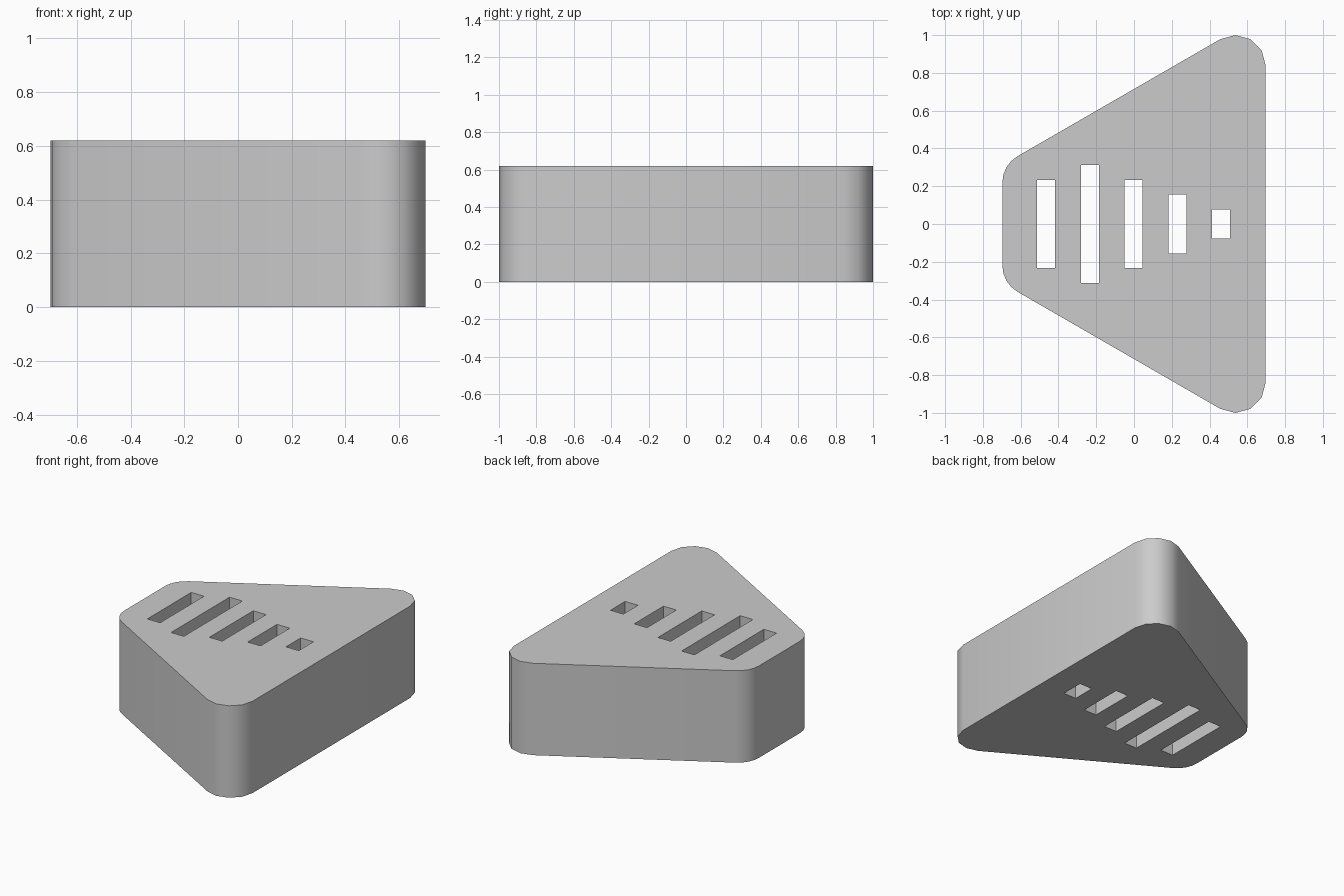
import bpy, bmesh
from math import radians, cos, sin

if "Cube" in bpy.data.objects:
    bpy.data.objects.remove(bpy.data.objects["Cube"])

HEIGHT = 0.62
RADIUS = 0.16


def arc(cx, cy, start, end, steps=4):
    """Points of a rounded corner, angles in degrees."""
    angles = [radians(start + (end - start) * i / steps) for i in range(steps + 1)]
    return [(cx + RADIUS * cos(a), cy + RADIUS * sin(a)) for a in angles]


def add_prism(bm, points, z0, z1):
    """Extrude a counter-clockwise outline from z0 to z1."""
    low = [bm.verts.new((x, y, z0)) for x, y in points]
    top = [bm.verts.new((x, y, z1)) for x, y in points]
    bm.faces.new(low[::-1])
    bm.faces.new(top)
    n = len(points)
    for i in range(n):
        j = (i + 1) % n
        bm.faces.new((low[i], low[j], top[j], top[i]))


def make_object(name, bm):
    mesh = bpy.data.meshes.new(name)
    bm.to_mesh(mesh)
    bm.free()
    obj = bpy.data.objects.new(name, mesh)
    bpy.context.collection.objects.link(obj)
    return obj


# Wedge-shaped body: half the rounded outline, mirrored in y
half = arc(0.537, 0.84, 0, 120) + arc(-0.537, 0.22, 120, 180)
outline = half + [(x, -y) for x, y in reversed(half)]
bm = bmesh.new()
add_prism(bm, outline, 0, HEIGHT)
body = make_object("vented_body", bm)

# Five through slots of graduated length
bm = bmesh.new()
for i, units in enumerate((3, 4, 3, 2, 1)):
    x, w, h = -0.465 + 0.2315 * i, 0.048, 0.078 * units
    add_prism(bm, [(x - w, -h), (x + w, -h), (x + w, h), (x - w, h)], -0.1, HEIGHT + 0.1)
cutter = make_object("slot_cutter", bm)

# Cut the slots, then discard the cutter
cut = body.modifiers.new("slots", 'BOOLEAN')
cut.operation = 'DIFFERENCE'
cut.solver = 'EXACT'
cut.object = cutter
bpy.context.view_layer.objects.active = body
body.select_set(True)
bpy.ops.object.modifier_apply(modifier=cut.name)
bpy.data.objects.remove(cutter, do_unlink=True)

# Smooth rounded corners, sharp rims
bpy.ops.object.shade_smooth_by_angle(angle=radians(40))
